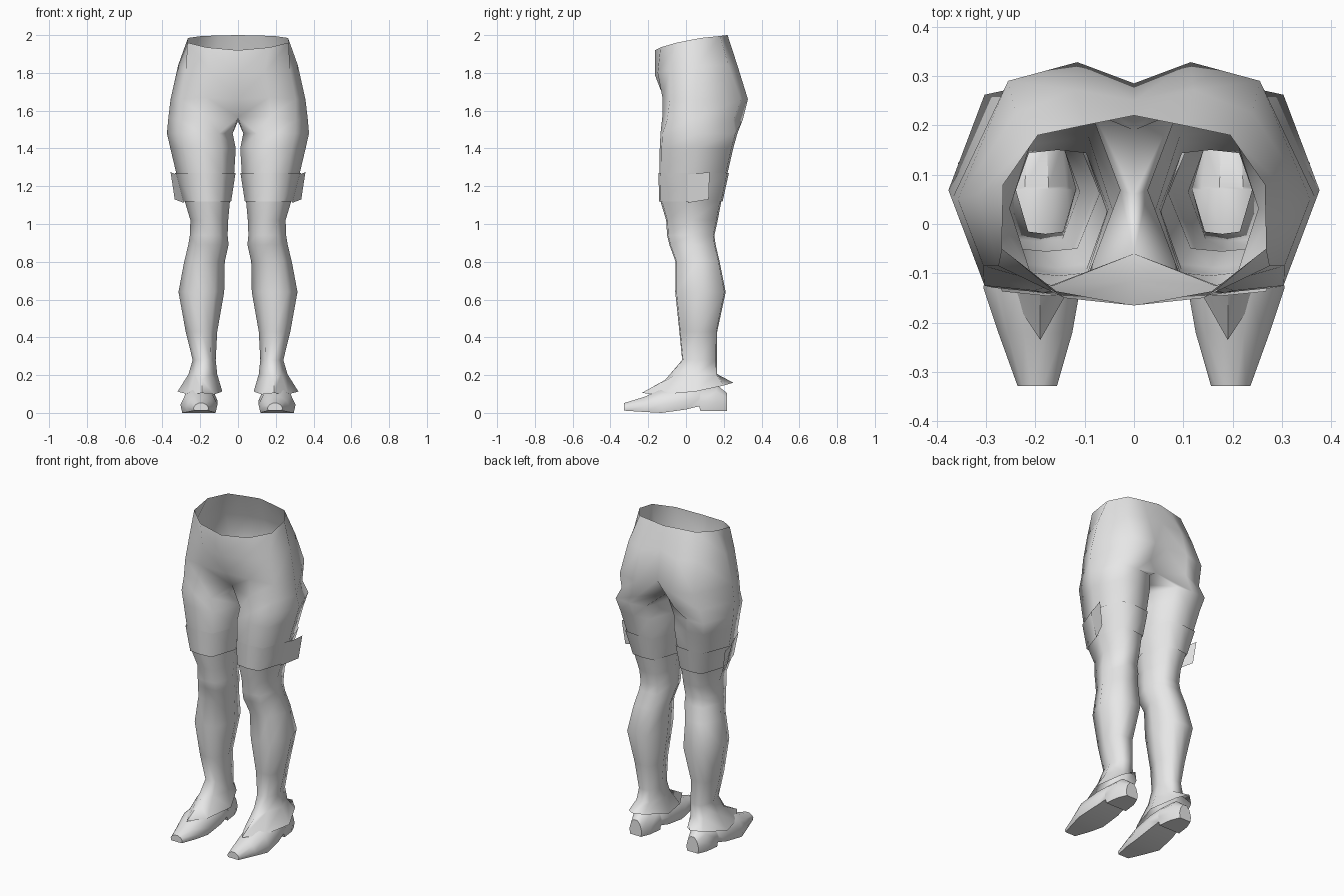
import bpy, bmesh, math

grey = bpy.data.materials.new("light grey")
grey.diffuse_color = (0.8, 0.8, 0.8, 1)


def ring(xi, xo, yf, yb, z):
    """Eight-point limb section: back-inner, back, back-outer, outer, then front to inner."""
    cx, cy, w, d = (xi + xo) / 2, (yf + yb) / 2, (xo - xi) / 2, (yb - yf) / 2
    unit = [(-.58, .95), (0, 1), (.58, .95), (1, 0), (.58, -.95), (0, -1), (-.58, -.95), (-1, 0)]
    return [(cx + u * w, cy + v * d, z) for u, v in unit]


def bridge(bm, a, b, closed=True):
    n = len(a)
    for i in range(n if closed else n - 1):
        j = (i + 1) % n
        bm.faces.new((a[i], a[j], b[j], b[i]))


def add_verts(bm, pts):
    return [bm.verts.new(p) for p in pts]


def finish(bm, name, angle):
    """Turn the right half into a mirrored, shaded object."""
    bmesh.ops.recalc_face_normals(bm, faces=bm.faces)
    me = bpy.data.meshes.new(name)
    bm.to_mesh(me)
    bm.free()
    me.materials.append(grey)
    ob = bpy.data.objects.new(name, me)
    bpy.context.collection.objects.link(ob)
    bpy.ops.object.select_all(action='DESELECT')
    ob.select_set(True)
    bpy.context.view_layer.objects.active = ob
    bpy.ops.object.shade_smooth_by_angle(angle=math.radians(angle))
    mod = ob.modifiers.new("mirror", 'MIRROR')
    mod.use_clip = True
    mod.merge_threshold = 0.0005
    return ob


# Hips and legs: half rings from back centre to front centre, open at the waist
hips = [
    [(0, .22, 2), (.1, .2, 1.998), (.195, .18, 1.995), (.265, .08, 1.985),
     (.268, -.05, 1.96), (.165, -.135, 1.935), (0, -.165, 1.92)],
    [(0, .25, 1.86), (.12, .272, 1.84), (.24, .225, 1.84), (.317, .06, 1.84),
     (.275, -.085, 1.82), (.14, -.15, 1.8), (0, -.165, 1.79)],
    [(0, .285, 1.68), (.115, .328, 1.66), (.255, .29, 1.66), (.357, .05, 1.66),
     (.305, -.085, 1.66), (.165, -.125, 1.67), (0, -.115, 1.66)],
    [(0, .19, 1.565), (.13, .3, 1.55), (.27, .25, 1.55), (.369, .05, 1.56),
     (.305, -.1, 1.55), (.17, -.125, 1.57), (0, -.06, 1.565)],
]
legs = [ring(*r) for r in [
    (.028, .376, -.135, .272, 1.48),
    (.012, .358, -.139, .25, 1.4),
    (.02, .327, -.14, .22, 1.27),
    (.043, .282, -.135, .187, 1.12),
    (.052, .252, -.105, .168, 1.02),
    (.055, .255, -.1, .15, .94),
    (.05, .263, -.088, .157, .89),
    (.07, .285, -.055, .178, .8),
    (.073, .315, -.057, .21, .64),
    (.11, .277, -.035, .165, .43),
    (.118, .24, -.02, .163, .28),
    (.11, .262, -.05, .165, .205),
]]
legs[-1][5] = (.19, -.11, .175)
# Flared ankle hem, pointed at front and back
legs.append([(.15, .2, .145), (.2, .25, .16), (.255, .2, .145), (.32, .05, .113),
             (.265, -.12, .098), (.19, -.235, .105), (.125, -.12, .098), (.083, .05, .113)])
bm = bmesh.new()
rows = [add_verts(bm, h) for h in hips]
for a, b in zip(rows, rows[1:]):
    bridge(bm, a, b, closed=False)
last = rows[-1] + add_verts(bm, [(0, .06, 1.545)])
for pts in legs:
    nxt = add_verts(bm, pts)
    bridge(bm, last, nxt)
    last = nxt
finish(bm, "hips_and_legs", 75)

# Thigh bands
bm = bmesh.new()
top = add_verts(bm, ring(.013, .335, -.146, .227, 1.27))
low = add_verts(bm, ring(.036, .29, -.142, .194, 1.12))
bridge(bm, top, low)
finish(bm, "thigh_band", 75)

# Flaps standing off the outside of the bands
bm = bmesh.new()
bm.faces.new(add_verts(bm, [(.326, .01, 1.262), (.357, .125, 1.275), (.335, .12, 1.13), (.287, .01, 1.112)]))
finish(bm, "band_flap", 30)

# Shoes: sections from toe to heel (y, centre x, half width, bottom, top)
stations = [
    (-.328, .196, .04, .012, .052),
    (-.22, .2, .075, .005, .085),
    (-.13, .207, .098, 0, .125),
    (0, .2, .092, .018, .15),
    (.07, .197, .08, .035, .155),
    (.076, .197, .08, .01, .155),
    (.16, .197, .068, .01, .15),
    (.217, .197, .042, .01, .105),
]
section = [(-.9, 0), (.9, 0), (1, .35), (.75, .75), (.3, 1), (-.3, 1), (-.75, .75), (-1, .35)]
bm = bmesh.new()
last = None
for y, cx, w, zb, zt in stations:
    cur = add_verts(bm, [(cx + u * w, y, zb + v * (zt - zb)) for u, v in section])
    if last:
        bridge(bm, last, cur)
    else:
        bm.faces.new(cur)
    last = cur
bm.faces.new(last)
finish(bm, "shoe", 45)
